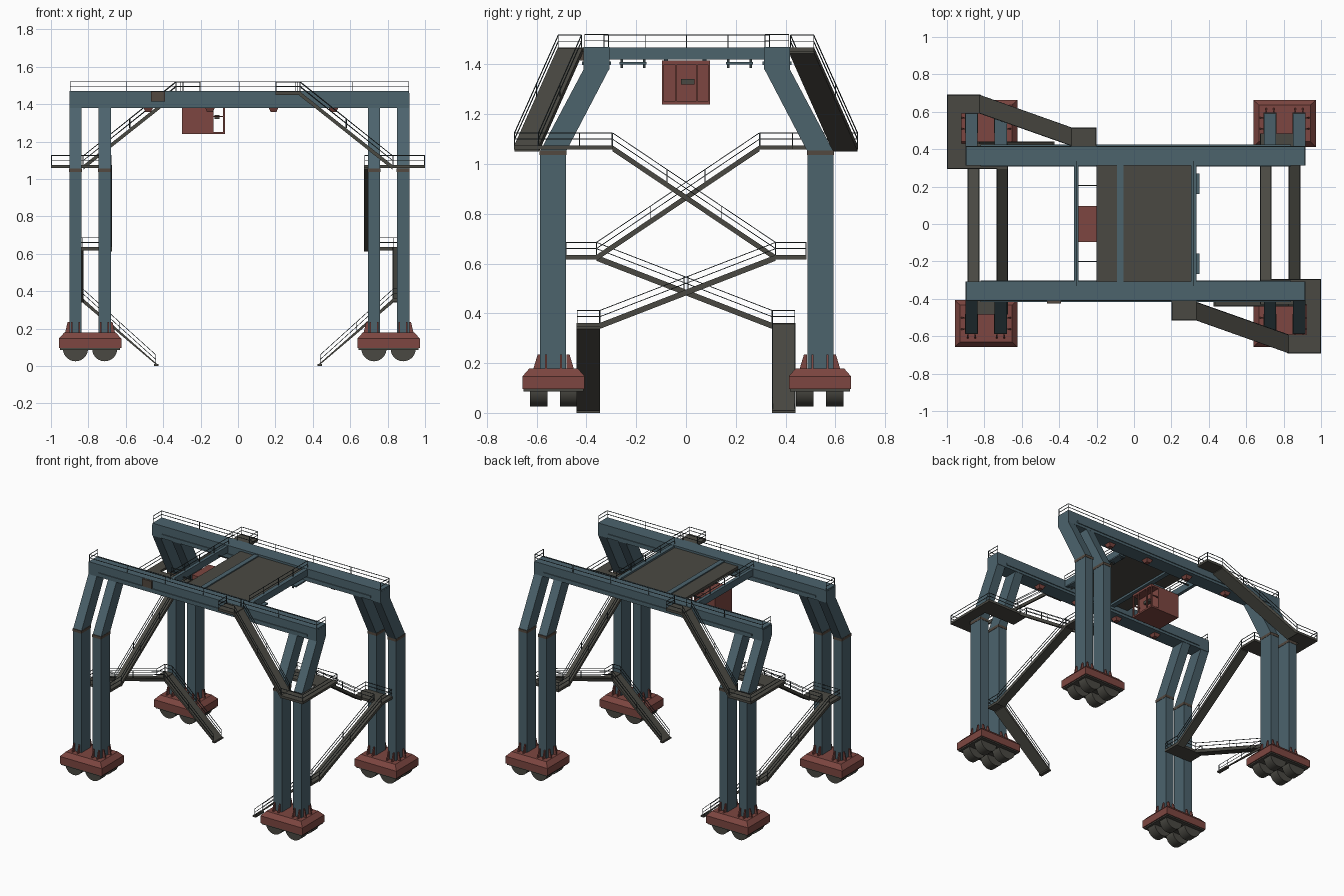
import bpy, bmesh, math
from mathutils import Vector, Matrix

if "Cube" in bpy.data.objects:
    bpy.data.objects.remove(bpy.data.objects["Cube"])


def material(name, rgb):
    m = bpy.data.materials.new(name)
    m.diffuse_color = (*rgb, 1)
    m.use_nodes = True
    m.node_tree.nodes["Principled BSDF"].inputs["Base Color"].default_value = m.diffuse_color
    return m


BLUE = material("blue grey steel", (0.072, 0.125, 0.152))
RED = material("rust red", (0.205, 0.062, 0.052))
GREY = material("walkway grey", (0.068, 0.066, 0.055))
DARK = material("dark rail", (0.035, 0.05, 0.055))
BROWN = material("joint brown", (0.085, 0.065, 0.05))
CX, CY = 0.007, 0.003   # centre of the crane frame


def finish(name, bm, mat, s=1):
    """s = -1 turns the part half a turn about z."""
    for v in bm.verts:
        v.co.x *= s
        v.co.y *= s
    bmesh.ops.recalc_face_normals(bm, faces=bm.faces)
    me = bpy.data.meshes.new(name)
    bm.to_mesh(me)
    bm.free()
    ob = bpy.data.objects.new(name, me)
    bpy.context.collection.objects.link(ob)
    me.materials.append(mat)
    return ob


def add_loft(bm, rings):
    rows = [[bm.verts.new(p) for p in r] for r in rings]
    n = len(rows[0])
    for a, b in zip(rows, rows[1:]):
        for i in range(n):
            bm.faces.new((a[i], a[(i + 1) % n], b[(i + 1) % n], b[i]))
    bm.faces.new(rows[0])
    bm.faces.new(rows[-1])


def loft(name, rings, mat, s=1):
    bm = bmesh.new()
    add_loft(bm, rings)
    return finish(name, bm, mat, s)


def rect(x0, x1, y0, y1, z):
    return [(x0, y0, z), (x1, y0, z), (x1, y1, z), (x0, y1, z)]


def box(name, x0, x1, y0, y1, z0, z1, mat, s=1):
    return loft(name, [rect(x0, x1, y0, y1, z0), rect(x0, x1, y0, y1, z1)], mat, s)


def slab(name, p, q, w, t, mat, s=1):
    """Sloping slab between edges p..p+w and q..q+w, top on the line."""
    p, q, w, d = Vector(p), Vector(q), Vector(w), Vector((0, 0, -t))
    return loft(name, [[p, p + w, p + w + d, p + d], [q, q + w, q + w + d, q + d]], mat, s)


def bar(bm, p, q, r=0.0016):
    p, q = Vector(p), Vector(q)
    d = (q - p).normalized()
    a = d.cross(Vector((0, 0, 1)))
    a = a.normalized() * r if a.length > 0.01 else Vector((r, 0, 0))
    b = d.cross(a).normalized() * r
    add_loft(bm, [[c + a + b, c + a - b, c - a - b, c - a + b] for c in (p, q)])


def railing(name, pts, s=1, h=0.05, step=0.31):
    """Two rails and posts along a path."""
    bm = bmesh.new()
    up = Vector((0, 0, h))
    pts = [Vector(p) for p in pts]
    for a, b in zip(pts, pts[1:]):
        n = max(1, round((b - a).length / step))
        for k in (0.5, 1):
            bar(bm, a + up * k, b + up * k)
        for i in range(n + 1):
            c = a.lerp(b, i / n)
            bar(bm, c, c + up)
    return finish(name, bm, DARK, s)


def cylinder_y(name, x, y0, y1, z, r, mat):
    bm = bmesh.new()
    bmesh.ops.create_cone(bm, cap_ends=True, segments=28, radius1=r, radius2=r, depth=y1 - y0,
                          matrix=Matrix.Translation((x, (y0 + y1) / 2, z)) @ Matrix.Rotation(math.pi / 2, 4, 'X'))
    ob = finish(name, bm, mat)
    bpy.context.view_layer.objects.active = ob
    ob.select_set(True)
    bpy.ops.object.shade_smooth_by_angle()
    ob.select_set(False)


# legs, bogies and wheels at each corner
for sx in (-1, 1):
    for sy in (-1, 1):
        bx, by = CX + sx * 0.798, CY + sy * 0.535
        profile = [(0.485, 0.17), (0.59, 0.17), (0.59, 1.05), (0.41, 1.385), (0.41, 1.46),
                   (0.31, 1.46), (0.31, 1.385), (0.485, 1.05)]
        for dx in (-0.078, 0.078):
            x0, x1 = bx + dx - 0.033, bx + dx + 0.033
            # leg as two profiles extruded in x: straight foot and slanted head
            ring = lambda y0, y1, z: rect(x0, x1, CY + sy * y0, CY + sy * y1, z)
            loft("leg", [ring(.485, .59, .17), ring(.485, .59, 1.05), ring(.31, .412, 1.385),
                         ring(.31, .412, 1.46)], BLUE)
            e = 0.002
            loft("leg_joint_band", [rect(x0 - e, x1 + e, CY + sy * (0.485 - e), CY + sy * (0.59 + e), z)
                                    for z in (1.036, 1.055)], BROWN)
            # gusset fins around the foot
            for f in (-1, 1):
                for o in (-0.02, 0.02):
                    y = by + f * 0.052
                    xc = bx + dx + o
                    loft("foot_fin", [[(x, y, .175), (x, y + f * .03, .175), (x, y + f * .012, .235), (x, y, .235)]
                                      for x in (xc - .004, xc + .004)], RED)
            f = 1 if dx > 0 else -1
            for o in (-0.03, 0.03):
                xe = bx + dx + f * 0.032
                loft("foot_fin", [[(xe, y, .175), (xe + f * .024, y, .175), (xe + f * .01, y, .235), (xe, y, .235)]
                                  for y in (by + o - .004, by + o + .004)], RED)
            for dy in (-0.06, 0.06):
                cylinder_y("wheel", bx + dx, by + dy - 0.035, by + dy + 0.035, 0.092, 0.067, GREY)
        loft("bogie", [rect(bx - a, bx + a, by - b, by + b, z) for a, b, z in
                       ((.167, .125, .095), (.167, .125, .147), (.138, .098, .178))], RED)
        box("bogie_base", bx - .16, bx + .16, by - .12, by + .12, .086, .096, GREY)

# main girders with strips, lamps and top railings
for sy in (-1, 1):
    ya, yb = sorted((CY + sy * 0.31, CY + sy * 0.415))
    box("main_girder", -0.9, 0.915, ya, yb, 1.38, 1.47, BLUE)
    box("girder_strip", -0.82, 0.84, ya - .006, yb + .006, 1.398, 1.412, BLUE)
    for x in (-0.48, -0.15, 0.19, 0.51):
        y = CY + sy * 0.36
        loft("lamp", [rect(x - .015, x + .015, y - .015, y + .015, 1.357),
                      rect(x - .026, x + .026, y - .026, y + .026, 1.381)], RED)
    o, i = CY + sy * 0.41, CY + sy * 0.315
    railing("girder_railing", [(-.897, i, 1.47), (-.897, o, 1.47), (.912, o, 1.47), (.912, i, 1.47)])
box("junction_box", -0.465, -0.39, -0.425, -0.40, 1.415, 1.468, BROWN)

# trolley deck between the girders
for x0, x1 in ((-0.32, -0.297), (0.305, 0.335)):
    box("cross_beam", x0, x1, -0.31, 0.315, 1.42, 1.468, BLUE)
    xm = (x0 + x1) / 2
    railing("cross_railing", [(xm, -0.33, 1.468), (xm, 0.335, 1.468)], step=0.165)
box("trolley_deck", -0.2, 0.305, -0.31, 0.315, 1.435, 1.455, GREY)
box("deck_beam", -0.09, -0.055, -0.31, 0.315, 1.42, 1.463, BLUE)
for y in (-0.2, 0.205):
    box("tie_rod", -0.3, -0.2, y - .003, y + .003, 1.435, 1.442, DARK)
for y in (-0.213, 0.215):
    box("hanger_bar", 0.3, 0.35, y - .055, y + .055, 1.4, 1.41, BLUE)
    for d in (-0.045, 0.045):
        box("hanger_post", 0.315, 0.325, y + d - .005, y + d + .005, 1.385, 1.425, DARK)

# operator cab: solid rear, open glazed front
box("cab_body", -0.3, -0.13, -0.097, 0.097, 1.24, 1.415, RED)
box("cab_floor", -0.13, -0.07, -0.097, 0.097, 1.24, 1.252, RED)
box("cab_roof", -0.13, -0.07, -0.097, 0.097, 1.4, 1.415, RED)
for y in (-0.097, -0.045, 0.04, 0.088):
    box("cab_post", -0.079, -0.07, y, y + .009, 1.25, 1.402, RED)
for y0, y1 in ((-0.097, -0.091), (0.091, 0.097)):
    box("cab_side_bar", -0.13, -0.07, y0, y1, 1.33, 1.337, RED)
box("cab_control_desk", -0.125, -0.1, -0.02, 0.035, 1.32, 1.342, GREY)
for y in (-0.08, 0.075):
    box("cab_hanger", -0.19, -0.1, y - .008, y + .008, 1.41, 1.44, BLUE)

# stairways, one on each side, half a turn apart
for s in (1, -1):
    T = 0.024
    # ground flight, first landing, long flight, middle landing, long flight
    slab("ground_stair", (.43, -.44, .008), (.83, -.44, .362), (0, .095, 0), T, GREY, s).data.transform(Matrix())
    box("low_landing", .825, .89, -.44, -.345, .345, .362, GREY, s)
    slab("lower_stair", (.827, -.345, .362), (.827, .36, .635), (.063, 0, 0), T, GREY, s)
    box("middle_landing", .675, .89, .36, .485, .617, .635, GREY, s)
    slab("upper_stair", (.675, .36, .635), (.675, -.295, 1.075), (.06, 0, 0), T, GREY, s)
    # high platform wrapping the corner leg
    box("high_platform_inner", .675, 1.0, -.43, -.295, 1.058, 1.075, GREY, s)
    box("high_platform_side", .922, 1.0, -.6, -.42, 1.058, 1.075, GREY, s)
    box("high_platform_outer", .82, 1.0, -.692, -.59, 1.058, 1.075, GREY, s)
    # flight up to the girder and its landing
    slab("girder_stair", (.825, -.69, 1.075), (.33, -.515, 1.468), (0, .1, 0), T, GREY, s)
    box("top_landing", .2, .335, -.515, -.412, 1.45, 1.468, GREY, s)
    # handrails
    for y in (-.437, -.348):
        railing("ground_stair_railing", [(.44, y, .01), (.83, y, .362)], s)
    railing("low_landing_railing", [(.83, -.437, .362), (.887, -.437, .362), (.887, -.345, .362),
                                    (.887, .36, .635), (.887, .482, .635), (.678, .482, .635),
                                    (.678, .36, .635), (.678, -.295, 1.075)], s)
    railing("lower_stair_railing", [(.83, -.345, .362), (.83, .36, .635), (.732, .36, .635),
                                    (.732, -.295, 1.075)], s)
    railing("high_platform_railing", [(.735, -.298, 1.075), (.997, -.298, 1.075), (.997, -.689, 1.075),
                                      (.825, -.689, 1.075), (.33, -.513, 1.468), (.203, -.513, 1.468),
                                      (.203, -.42, 1.468)], s)
    railing("girder_stair_railing", [(.825, -.593, 1.075), (.335, -.42, 1.468)], s)
    railing("inner_platform_railing", [(.678, -.298, 1.075), (.678, -.428, 1.075), (.83, -.428, 1.075)], s)
    # feet of the ground flight
    box("stair_foot", .425, .45, -.44, -.345, 0, .01, GREY, s)

# trim the ground stairs flat on the ground
for ob in bpy.data.objects:
    if ob.name.startswith("ground_stair"):
        for v in ob.data.vertices:
            v.co.z = max(v.co.z, 0)
